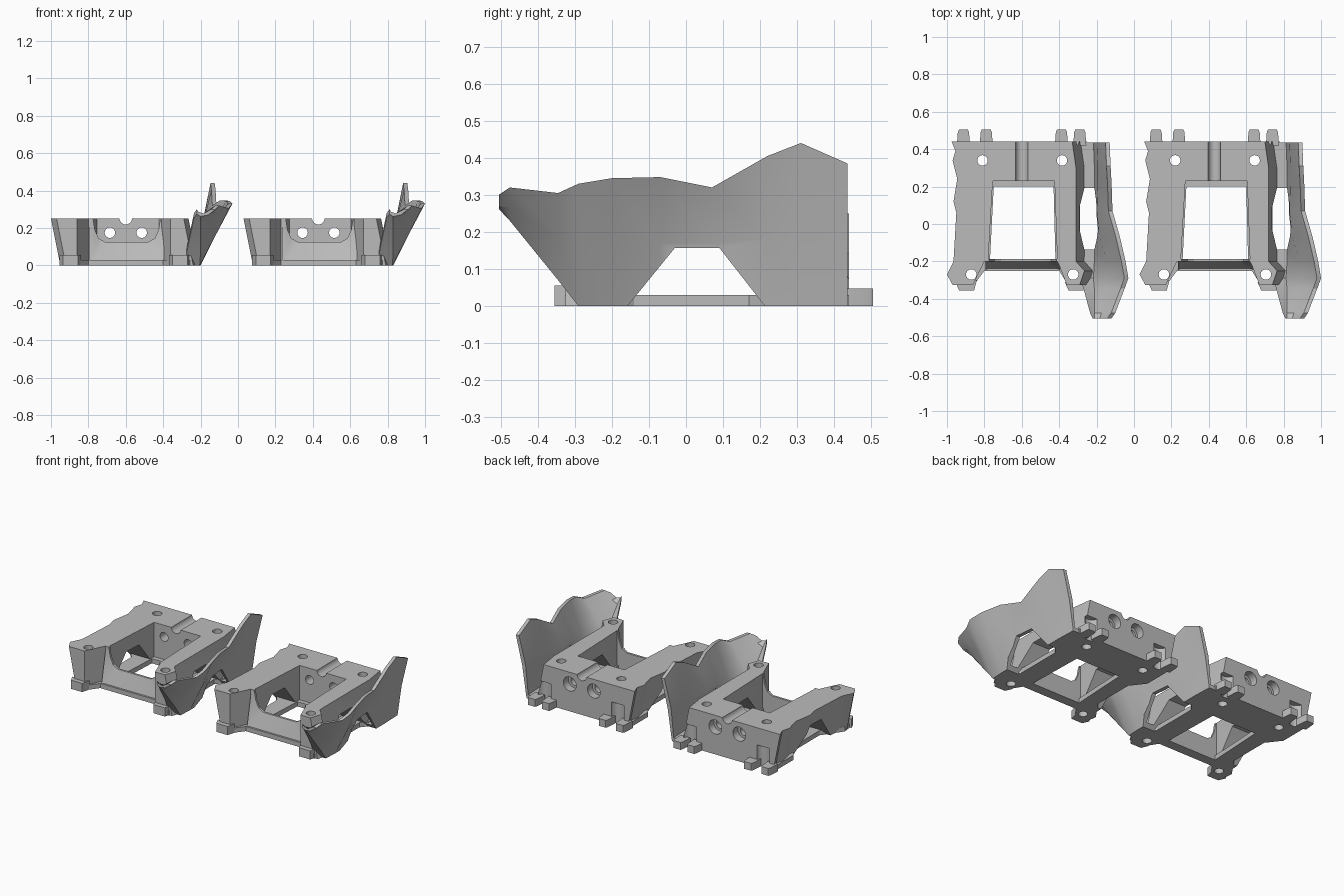
import bpy, bmesh, math
from mathutils import Vector, Matrix

cube = bpy.data.objects.get("Cube")
if cube:
    bpy.data.objects.remove(cube, do_unlink=True)

GREY = (0.5, 0.5, 0.5, 1)
grey = bpy.data.materials.new("plain grey")
grey.use_nodes = True
grey.diffuse_color = GREY
grey.node_tree.nodes["Principled BSDF"].inputs["Base Color"].default_value = GREY

SPACING = 1.03
HEIGHT = 0.25


def finish(name, bm):
    bmesh.ops.recalc_face_normals(bm, faces=bm.faces)
    mesh = bpy.data.meshes.new(name)
    bm.to_mesh(mesh)
    bm.free()
    obj = bpy.data.objects.new(name, mesh)
    bpy.context.collection.objects.link(obj)
    mesh.materials.append(grey)
    return obj


def loft(name, rings):
    """Skin closed rings of points and cap both ends."""
    bm = bmesh.new()
    rows = [[bm.verts.new(p) for p in ring] for ring in rings]
    n = len(rows[0])
    for a, b in zip(rows, rows[1:]):
        for i in range(n):
            j = (i + 1) % n
            bm.faces.new((a[i], a[j], b[j], b[i]))
    caps = [bm.faces.new(rows[0]), bm.faces.new(rows[-1])]
    bm.normal_update()
    bmesh.ops.triangulate(bm, faces=caps)
    return finish(name, bm)


def plate(name, outline, z0, z1):
    return loft(name, [[(x, y, z) for x, y in outline] for z in (z0, z1)])


def side_prism(name, outline, x0, x1):
    return loft(name, [[(x, y, z) for y, z in outline] for x in (x0, x1)])


def cylinder(name, centre, radius, depth, axis="Z"):
    bm = bmesh.new()
    bmesh.ops.create_cone(bm, cap_ends=True, segments=24, radius1=radius,
                          radius2=radius, depth=depth)
    if axis == "Y":
        bmesh.ops.rotate(bm, verts=bm.verts, matrix=Matrix.Rotation(math.pi / 2, 3, "X"))
    bmesh.ops.translate(bm, verts=bm.verts, vec=Vector(centre))
    return finish(name, bm)


def cut(obj, cutters):
    """Apply boolean cuts one by one, changing solver if one loses the part."""
    for c in cutters:
        c.hide_render = True
        before = max(v.co.z for v in obj.data.vertices)
        for solver in ("EXACT", "MANIFOLD", "FLOAT"):
            mod = obj.modifiers.new("cut", "BOOLEAN")
            mod.operation, mod.solver, mod.object = "DIFFERENCE", solver, c
            bpy.context.view_layer.update()
            deps = bpy.context.evaluated_depsgraph_get()
            mesh = bpy.data.meshes.new_from_object(obj.evaluated_get(deps))
            obj.modifiers.clear()
            after = max((v.co.z for v in mesh.vertices), default=-1)
            if abs(after - before) < .01:
                obj.data = mesh
                break


# Main bracket: U-shaped top outline, side walls tapering to the base
outline = [(-.975, .44), (-.955, .39), (-.97, .34), (-.945, .24), (-.965, .12),
           (-.95, .06), (-.965, -.2), (-1, -.27), (-.97, -.325), (-.86, -.325),
           (-.8, -.2), (-.78, -.2), (-.755, .23), (-.425, .23), (-.41, -.2), (-.4, -.22),
           (-.36, -.325), (-.29, -.325), (-.265, -.25), (-.31, -.2), (-.31, .3), (-.33, .44)]


def footprint(x):
    if -.9 < x < -.335:
        return x
    return x + .05


bracket = loft("bracket", [[(footprint(x), y, 0) for x, y in outline],
                           [(x, y, HEIGHT) for x, y in outline]])

# Base plate with central opening
base = plate("base_plate", [(-.93, .44), (-.93, .24), (-.86, .15), (-.86, -.12), (-.95, -.25),
                            (-.94, -.33), (-.86, -.33), (-.8, -.25), (-.4, -.25), (-.35, -.33),
                            (-.26, -.33), (-.22, -.25), (-.29, -.14), (-.29, .17),
                            (-.25, .22), (-.25, .44)], 0, .03)
opening = plate("opening_cutter", [(-.77, -.19), (-.42, -.19), (-.43, .2), (-.75, .2)], -.1, .1)

# Front wall: sloped foot, top edge curving up into both legs
half = [(-.795, 0), (-.795, HEIGHT), (-.775, HEIGHT), (-.765, .19), (-.745, .145), (-.71, .125)]
wall_profile = half + [(-1.19 - x, z) for x, z in reversed(half)]
front_wall = loft("front_wall", [[(x, min(-.2, -.25 + .4 * z), z) for x, z in wall_profile],
                                 [(x, -.186, z) for x, z in wall_profile]])

# Side guard: outer section points (x, z) per station along y
stations = [
    (.435, (-.28, 0), (-.205, 0), (-.175, .2), (-.13, .385)),
    (.31, (-.28, 0), (-.2, 0), (-.17, .2), (-.125, .44)),
    (.22, (-.28, 0), (-.2, 0), (-.17, .18), (-.12, .405)),
    (.07, (-.28, 0), (-.2, 0), (-.175, .17), (-.115, .32)),
    (-.07, (-.28, 0), (-.2, 0), (-.16, .17), (-.075, .348)),
    (-.2, (-.28, 0), (-.2, 0), (-.12, .16), (-.045, .345)),
    (-.29, (-.285, 0), (-.205, 0), (-.12, .16), (-.03, .33)),
    (-.345, (-.27, .09), (-.2, .07), (-.13, .19), (-.05, .305)),
    (-.475, (-.235, .255), (-.2, .23), (-.15, .265), (-.1, .32)),
    (-.505, (-.22, .275), (-.2, .262), (-.16, .27), (-.12, .3)),
]
inset = [(0, .025), (-.012, .025), (-.024, .008), (-.022, 0)]
rings = []
for y, *pts in stations:
    inner = [(x + dx, z + dz) for (x, z), (dx, dz) in zip(pts, inset)]
    rings.append([(x, y, z) for x, z in pts + inner[::-1]])
guard = loft("side_guard", rings)

# Cutters: side window, screw holes, bores, cable groove, rear pockets
window = side_prism("window_cutter", [(-.28, -.15), (-.03, .157), (.09, .157), (.33, -.15)],
                    -1.2, .1)
screws = [cylinder("screw_cutter", (x, y, .1), .028, .6)
          for x, y in ((-.81, .34), (-.385, .34), (-.87, -.27), (-.325, -.27))]
bores = []
for x in (-.685, -.515):
    bores.append(cylinder("bore_cutter", (x, .33, .175), .028, .4, "Y"))
    bores.append(cylinder("counterbore_cutter", (x, .44, .175), .045, .1, "Y"))
groove = cylinder("groove_cutter", (-.6, .33, .253), .034, .43, "Y")
pockets = [cylinder("pocket_cutter", (x, .45, .06), .045, .16) for x in (-.855, -.338)]

cut(bracket, [window, groove] + screws + bores + pockets)
cut(base, [opening] + screws + pockets)
cut(guard, [window])

# Rear ears and front feet
parts = [bracket, base, front_wall, guard]
for side, xs in (("right", (-.912, -.79)), ("left", (-.388, -.29))):
    for i, x in enumerate(xs):
        parts.append(plate(f"{side}_rear_ear_{i + 1}",
                           [(x - .035, .42), (x + .035, .42), (x + .03, .49),
                            (x + .024, .505), (x - .024, .505), (x - .03, .49)], 0, .047))
for side, x in (("right", -.895), ("left", -.31)):
    parts.append(plate(f"{side}_front_foot",
                       [(x - .06, -.31), (x - .04, -.355), (x + .04, -.355), (x + .055, -.3)],
                       0, .055))

for c in [window, groove, opening] + screws + bores + pockets:
    bpy.data.objects.remove(c, do_unlink=True)

# Shade, then repeat the whole unit beside the first
for obj in parts:
    bpy.ops.object.select_all(action="DESELECT")
    obj.select_set(True)
    bpy.context.view_layer.objects.active = obj
    bpy.ops.object.shade_smooth_by_angle(angle=math.radians(25))
    twin = obj.copy()
    twin.name = obj.name + "_second"
    twin.location.x += SPACING
    bpy.context.collection.objects.link(twin)
